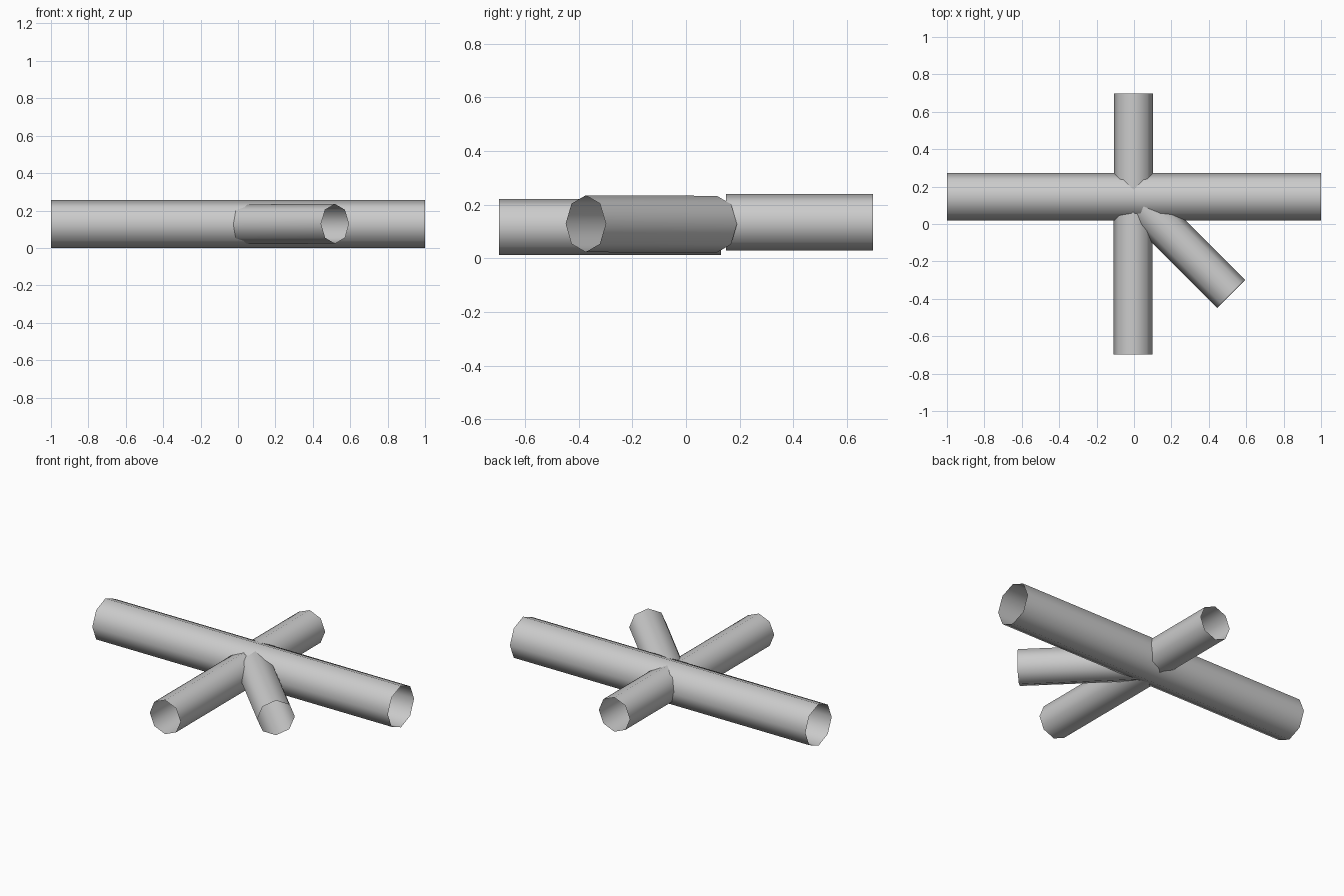
import bpy
from mathutils import Vector

if "Cube" in bpy.data.objects:
    bpy.data.objects.remove(bpy.data.objects["Cube"])


def pipe(name, start, end, radius, sides=8):
    """Open-ended, smooth-shaded pipe with a corner facing up."""
    a, b = Vector(start), Vector(end)
    axis = b - a
    bpy.ops.mesh.primitive_cylinder_add(
        vertices=sides, radius=radius, depth=axis.length,
        end_fill_type='NOTHING', location=(a + b) / 2)
    ob = bpy.context.object
    ob.name = name
    ob.rotation_euler = axis.to_track_quat('Z', 'Y').to_euler()
    for p in ob.data.polygons:
        p.use_smooth = True
    return ob


# Main pipe running left to right
pipe("main_pipe", (-1, 0.147, 0.128), (1, 0.147, 0.128), 0.127)

# Side branches, ending inside the main pipe
pipe("front_branch", (-0.005, -0.697, 0.117), (-0.005, 0.13, 0.117), 0.104)
pipe("back_branch", (-0.003, 0.15, 0.135), (-0.003, 0.697, 0.135), 0.105)
pipe("diagonal_branch", (0.03, 0.115, 0.127), (0.519, -0.374, 0.129), 0.106)
